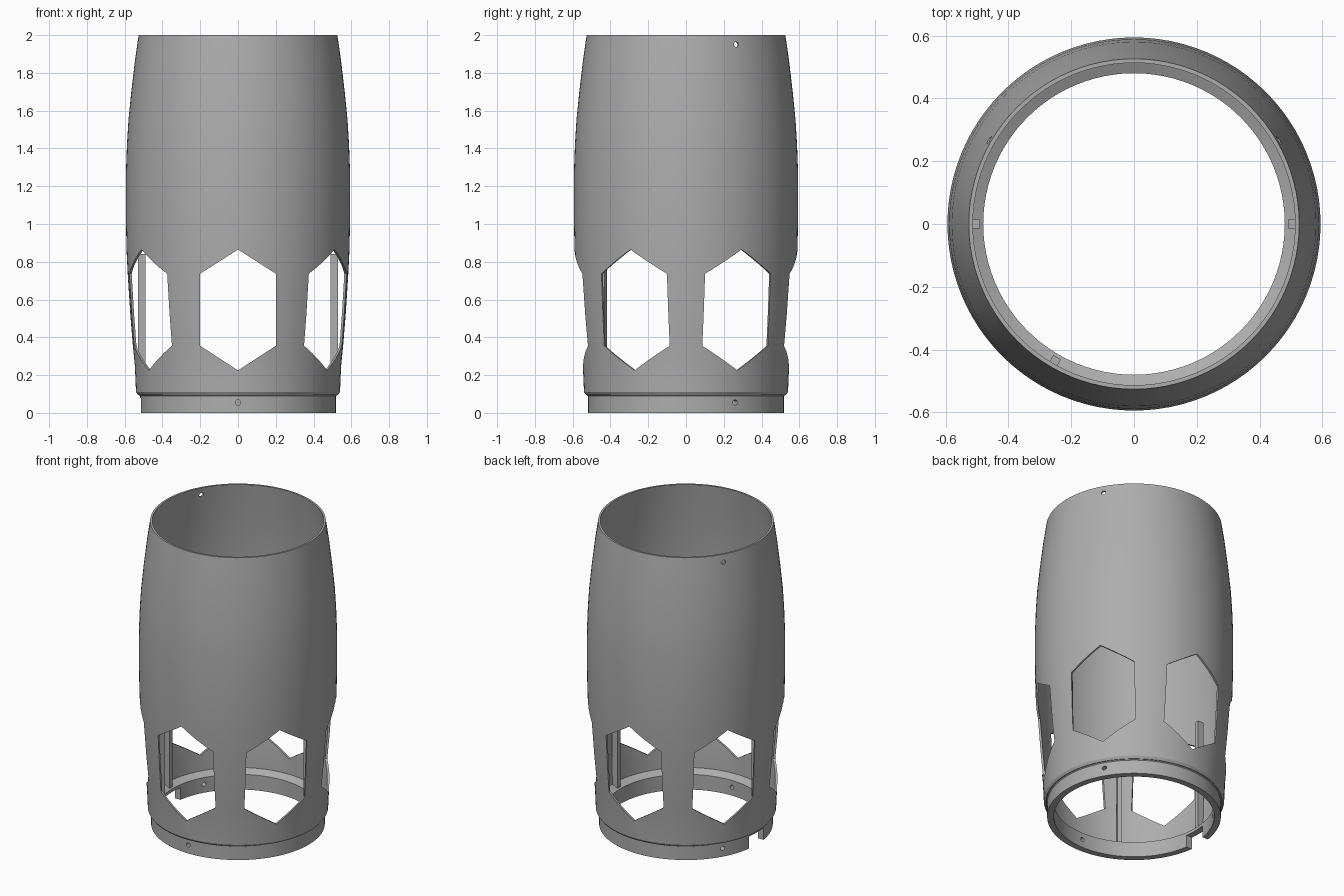
import bpy, bmesh, math
from mathutils import Matrix

cube = bpy.data.objects.get("Cube")
if cube:
    bpy.data.objects.remove(cube, do_unlink=True)

SEGMENTS = 96
WALL = 0.013

grey = bpy.data.materials.new("satin grey")
grey.use_nodes = True
colour = (0.42, 0.42, 0.42, 1)
grey.diffuse_color = colour
grey.node_tree.nodes["Principled BSDF"].inputs["Base Color"].default_value = colour


def make_object(name, bm):
    bmesh.ops.recalc_face_normals(bm, faces=bm.faces)
    mesh = bpy.data.meshes.new(name)
    bm.to_mesh(mesh)
    bm.free()
    mesh.materials.append(grey)
    obj = bpy.data.objects.new(name, mesh)
    bpy.context.collection.objects.link(obj)
    return obj


def lathe(name, profile):
    """Spin a closed (radius, height) outline about the z axis."""
    bm = bmesh.new()
    rings = []
    for i in range(SEGMENTS):
        a = math.tau * i / SEGMENTS
        rings.append([bm.verts.new((r * math.cos(a), r * math.sin(a), z)) for r, z in profile])
    n = len(profile)
    for i in range(SEGMENTS):
        a, b = rings[i], rings[(i + 1) % SEGMENTS]
        for j in range(n):
            k = (j + 1) % n
            bm.faces.new((a[j], b[j], b[k], a[k]))
    return make_object(name, bm)


def add_prism(bm, outline, angle, inner=0.35, outer=0.8):
    """Add a radial prism with a (sideways, height) outline, pointing at angle."""
    turn = Matrix.Rotation(math.radians(angle), 3, "Z")
    near, far = ([bm.verts.new(turn @ Matrix.Translation((r, s, z)).to_translation())
                  for s, z in outline] for r in (inner, outer))
    bm.faces.new(near)
    bm.faces.new(far[::-1])
    for i in range(len(outline)):
        j = (i + 1) % len(outline)
        bm.faces.new((near[i], far[i], far[j], near[j]))


def circle(z, radius=0.014, sides=16):
    return [(radius * math.cos(math.tau * i / sides), z + radius * math.sin(math.tau * i / sides))
            for i in range(sides)]


def cut(target, bm):
    """Subtract the prisms in bm from the target."""
    cutter = make_object(target.name + "_cutter", bm)
    cutter.hide_render = True
    mod = target.modifiers.new("openings", "BOOLEAN")
    mod.operation, mod.solver, mod.object = "DIFFERENCE", "EXACT", cutter
    bpy.context.view_layer.objects.active = target
    bpy.ops.object.modifier_apply(modifier=mod.name)
    bpy.data.objects.remove(cutter, do_unlink=True)


def smooth(obj):
    bpy.ops.object.select_all(action="DESELECT")
    obj.select_set(True)
    bpy.context.view_layer.objects.active = obj
    bpy.ops.object.shade_smooth_by_angle(angle=math.radians(25))


# Barrel shell: thin bulging wall
outer = [(0.53, 0.095), (0.54, 0.11), (0.546, 0.25), (0.557, 0.36), (0.57, 0.52), (0.583, 0.72),
         (0.59, 0.86), (0.594, 1.05), (0.594, 1.25), (0.588, 1.42), (0.58, 1.55),
         (0.565, 1.7), (0.545, 1.87), (0.526, 2.0)]
shell = lathe("barrel_shell", outer + [(r - WALL, z) for r, z in reversed(outer)])

# Six hexagonal windows and the upper screw holes
bm = bmesh.new()
hexagon = [(0, 0.225), (0.2, 0.355), (0.2, 0.737), (0, 0.865), (-0.2, 0.737), (-0.2, 0.355)]
for angle in range(30, 390, 60):
    add_prism(bm, hexagon, angle)
for angle in (30, 150):
    add_prism(bm, circle(1.95), angle)
cut(shell, bm)
smooth(shell)

# Base collar with a sloped inner ledge
collar = lathe("base_collar", [(0.48, 0), (0.52, 0), (0.52, 0.09), (0.531, 0.1),
                               (0.531, 0.125), (0.48, 0.1)])
bm = bmesh.new()
for angle in (30, 150, 270):
    add_prism(bm, circle(0.055), angle)
add_prism(bm, [(-0.075, -0.05), (0.075, -0.05), (0.075, 0.08), (-0.075, 0.08)], 180)
cut(collar, bm)
smooth(collar)

# Upright guide bars standing on the ledge behind the pillars
for name, angle in (("left", 0), ("right", 180), ("front_right", 240)):
    bm = bmesh.new()
    add_prism(bm, [(-0.014, 0.1), (0.014, 0.1), (0.014, 0.84), (-0.014, 0.84)], angle, 0.49, 0.53)
    make_object("guide_bar_" + name, bm)
